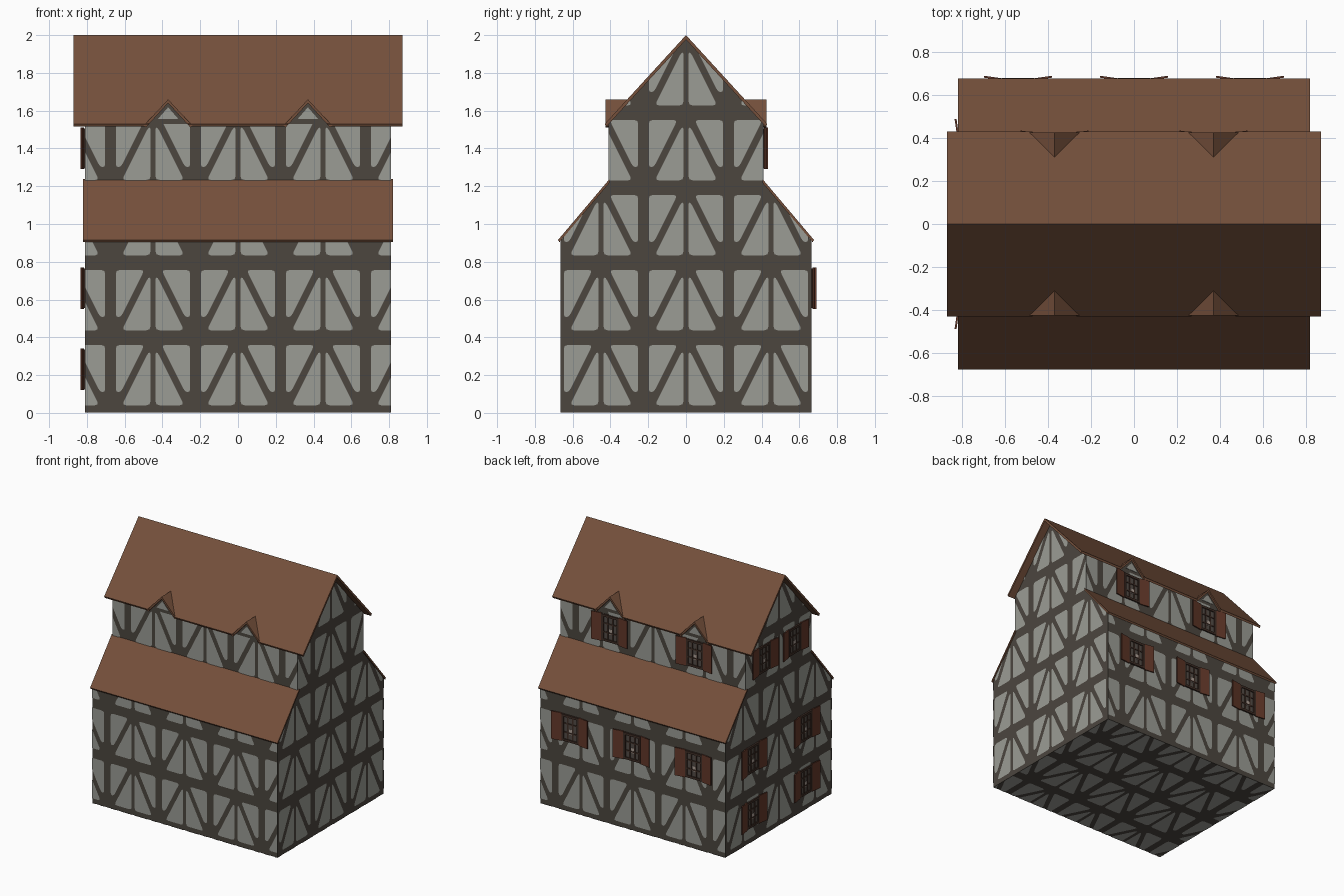
import bpy, bmesh, math
from mathutils import Vector

if "Cube" in bpy.data.objects:
    bpy.data.objects.remove(bpy.data.objects["Cube"])


def material(name, r, g, b):
    lin = [((c / 255 + 0.055) / 1.055) ** 2.4 for c in (r, g, b)]
    m = bpy.data.materials.new(name)
    m.diffuse_color = (*lin, 1)
    m.use_nodes = True
    m.node_tree.nodes["Principled BSDF"].inputs["Base Color"].default_value = m.diffuse_color
    return m


TIMBER = material("dark timber", 76, 70, 63)
PLASTER = material("grey plaster", 155, 156, 149)
ROOF = material("brown roof", 117, 80, 59)
SHUTTER = material("red brown shutter", 100, 57, 42)
FRAME = material("window frame", 62, 45, 37)
GLASS = material("dark glass", 84, 76, 70)
SHINE = material("light glass", 176, 162, 152)

X, Y1, Y2 = 0.81, 0.665, 0.41      # half length, half depth below and above


def finish(name, bm, *mats):
    me = bpy.data.meshes.new(name)
    bm.to_mesh(me)
    bm.free()
    ob = bpy.data.objects.new(name, me)
    for m in mats:
        me.materials.append(m)
    bpy.context.collection.objects.link(ob)
    return ob


def prism(bm, pts, place, a, b):
    """Extrude a 2D profile from a to b; place maps (p, q, depth) to 3D."""
    lo = [bm.verts.new(place(p, q, a)) for p, q in pts]
    hi = [bm.verts.new(place(p, q, b)) for p, q in pts]
    n = len(pts)
    fs = [bm.faces.new(lo), bm.faces.new(hi[::-1])]
    for i in range(n):
        fs.append(bm.faces.new((lo[i], hi[i], hi[(i + 1) % n], lo[(i + 1) % n])))
    bmesh.ops.recalc_face_normals(bm, faces=fs)


def along_x(p, q, d):
    return (d, p, q)


def along_y(p, q, d):
    return (p, d, q)


# house body: one stepped gable profile
half = [(Y1, 0.002), (Y1, 0.909), (Y2, 1.217), (Y2, 1.53)]
bm = bmesh.new()
prism(bm, half + [(0, 1.976)] + [(-y, z) for y, z in half[::-1]], along_x, -X, X)
finish("house_body", bm, TIMBER)

# plaster panels between the timbers, clipped to each wall outline
UPPER = [(0.028, 0.36), (0.028, 0.11), (0.055, 0.11), (0.18, 0.36)]
LOWER = [(0.06, 0.04), (0.212, 0.04), (0.212, 0.32), (0.2, 0.32)]


def rounded(pts, r=0.022):
    out = []
    for i, p in enumerate(pts):
        p = Vector(p)
        a, b = Vector(pts[i - 1]) - p, Vector(pts[(i + 1) % len(pts)]) - p
        a = p + a.normalized() * min(r, a.length * 0.45)
        b = p + b.normalized() * min(r, b.length * 0.45)
        out += [a, (a + 2 * p + b) / 4, b]
    return out


def clip(poly, outline):
    """Keep the part of poly inside a convex counter-clockwise outline."""
    for i, a in enumerate(outline):
        a, b = Vector(a), Vector(outline[(i + 1) % len(outline)])
        e = b - a
        side = [e.x * (p.y - a.y) - e.y * (p.x - a.x) for p in poly]
        out = []
        for j in range(len(poly)):
            k = (j + 1) % len(poly)
            if side[j] >= 0:
                out.append(poly[j])
            if side[j] * side[k] < 0:
                out.append(poly[j].lerp(poly[k], side[j] / (side[j] - side[k])))
        poly = out
        if len(poly) < 3:
            return []
    return poly


def panels(bm, outline, place, normal, v_start=0.0):
    for k in range(-2, 3):
        for row in range(5):
            for s in (-1, 1):
                for shape in (UPPER, LOWER):
                    poly = [Vector((0.45 * k + s * (0.225 - u), v_start + row * 0.397 + v))
                            for u, v in rounded(shape)]
                    poly = clip(poly, outline)
                    if poly:
                        f = bm.faces.new([bm.verts.new(place(p.x, p.y)) for p in poly])
                        f.normal_update()
                        if f.normal.dot(Vector(normal)) < 0:
                            f.normal_flip()


E = 0.003
low_gable = [(-Y1, 0), (Y1, 0), (Y1, 0.909), (Y2, 1.217), (-Y2, 1.217), (-Y1, 0.909)]
top_gable = [(-Y2, 1.217), (Y2, 1.217), (Y2, 1.53), (0, 1.976), (-Y2, 1.53)]
low_side = [(-X, 0), (X, 0), (X, 0.909), (-X, 0.909)]
top_side = [(-X, 1.217), (X, 1.217), (X, 1.53), (-X, 1.53)]
floor = [(-X, -Y1), (X, -Y1), (X, Y1), (-X, Y1)]
bm = bmesh.new()
for s in (-1, 1):
    for outline in (low_gable, top_gable):
        panels(bm, outline, lambda u, v: (s * (X + E), u, v), (s, 0, 0))
    for outline, y in ((low_side, Y1), (top_side, Y2)):
        panels(bm, outline, lambda u, v: (u, s * (y + E), v), (0, s, 0))
panels(bm, floor, lambda u, v: (u, v, 0), (0, 0, -1), -0.8)
finish("plaster_panels", bm, PLASTER)

# main roof: thin chevron along the ridge
bm = bmesh.new()
prism(bm, [(0, 2), (0.43, 1.53), (0.422, 1.515), (0, 1.976), (-0.422, 1.515), (-0.43, 1.53)],
      along_x, -0.87, 0.87)
main_roof = finish("main_roof", bm, ROOF)

# lower skirt roofs
bm = bmesh.new()
for s in (-1, 1):
    prism(bm, [(s * 0.405, 1.238), (s * 0.678, 0.915), (s * 0.67, 0.904), (s * 0.405, 1.218)],
          along_x, -0.82, 0.82)
finish("skirt_roofs", bm, ROOF)

# dormers: gable wall, plaster triangle, little roof, and the notch in the eaves
walls, faces, roofs, cuts = [bmesh.new() for _ in range(4)]
for sx in (-0.37, 0.37):
    for s in (-1, 1):
        tri = [(sx - 0.118, 1.512), (sx + 0.118, 1.512), (sx, 1.646)]
        prism(walls, tri, along_y, s * 0.3, s * 0.411)
        prism(cuts, tri, along_y, s * 0.3, s * 0.5)
        small = [(sx - 0.055, 1.555), (sx + 0.055, 1.555), (sx, 1.618)]
        prism(faces, small, along_y, s * 0.405, s * 0.414)
        prism(roofs, [(sx, 1.66), (sx + 0.13, 1.52), (sx + 0.117, 1.512), (sx, 1.64),
                      (sx - 0.117, 1.512), (sx - 0.13, 1.52)], along_y, s * 0.295, s * 0.427)
finish("dormer_walls", walls, TIMBER)
finish("dormer_plaster", faces, PLASTER)
finish("dormer_roofs", roofs, ROOF)
cutter = finish("eave_cutter", cuts)
cutter.hide_render = True
cutter.display_type = 'WIRE'
mod = main_roof.modifiers.new("eave notches", 'BOOLEAN')
mod.operation = 'DIFFERENCE'
mod.solver = 'EXACT'
mod.object = cutter


# windows with half open shutters on the back and left walls
def back(y):
    return lambda u, d, v: (u, y + d, v)


def left(u, d, v):
    return (-X - d, u, v)


frames, panes, shines, shutters = [bmesh.new() for _ in range(4)]


def window(place, u, v):
    def bar(bm, u0, u1, v0, v1, d):
        prism(bm, [(u + u0, 0), (u + u1, 0), (u + u1, d), (u + u0, d)], place, v + v0, v + v1)
    bar(panes, -0.072, 0.072, -0.098, 0.098, 0.006)
    bar(shines, -0.025, 0.012, -0.045, -0.005, 0.008)
    for s in (-1, 1):
        bar(frames, s * 0.066 - 0.009, s * 0.066 + 0.009, -0.105, 0.105, 0.014)
        bar(frames, -0.057, 0.057, s * 0.096 - 0.009, s * 0.096 + 0.009, 0.014)
        bar(frames, s * 0.022 - 0.005, s * 0.022 + 0.005, -0.087, 0.087, 0.011)
        bar(frames, -0.057, 0.057, s * 0.035 - 0.005, s * 0.035 + 0.005, 0.0105)
        prism(shutters, [(u + s * 0.075, 0.004), (u + s * 0.158, 0.016),
                         (u + s * 0.158, 0.025), (u + s * 0.075, 0.013)],
              place, v - 0.11, v + 0.11)


for u in (-0.54, 0, 0.54):
    window(back(Y1), u, 0.66)
for s in (-1, 1):
    window(back(Y2), s * 0.37, 1.4)
    window(left, s * 0.33, 0.23)
    window(left, s * 0.33, 0.66)
    window(left, s * 0.19, 1.4)
finish("window_frames", frames, FRAME)
finish("window_panes", panes, GLASS)
finish("window_highlights", shines, SHINE)
finish("shutters", shutters, SHUTTER)
